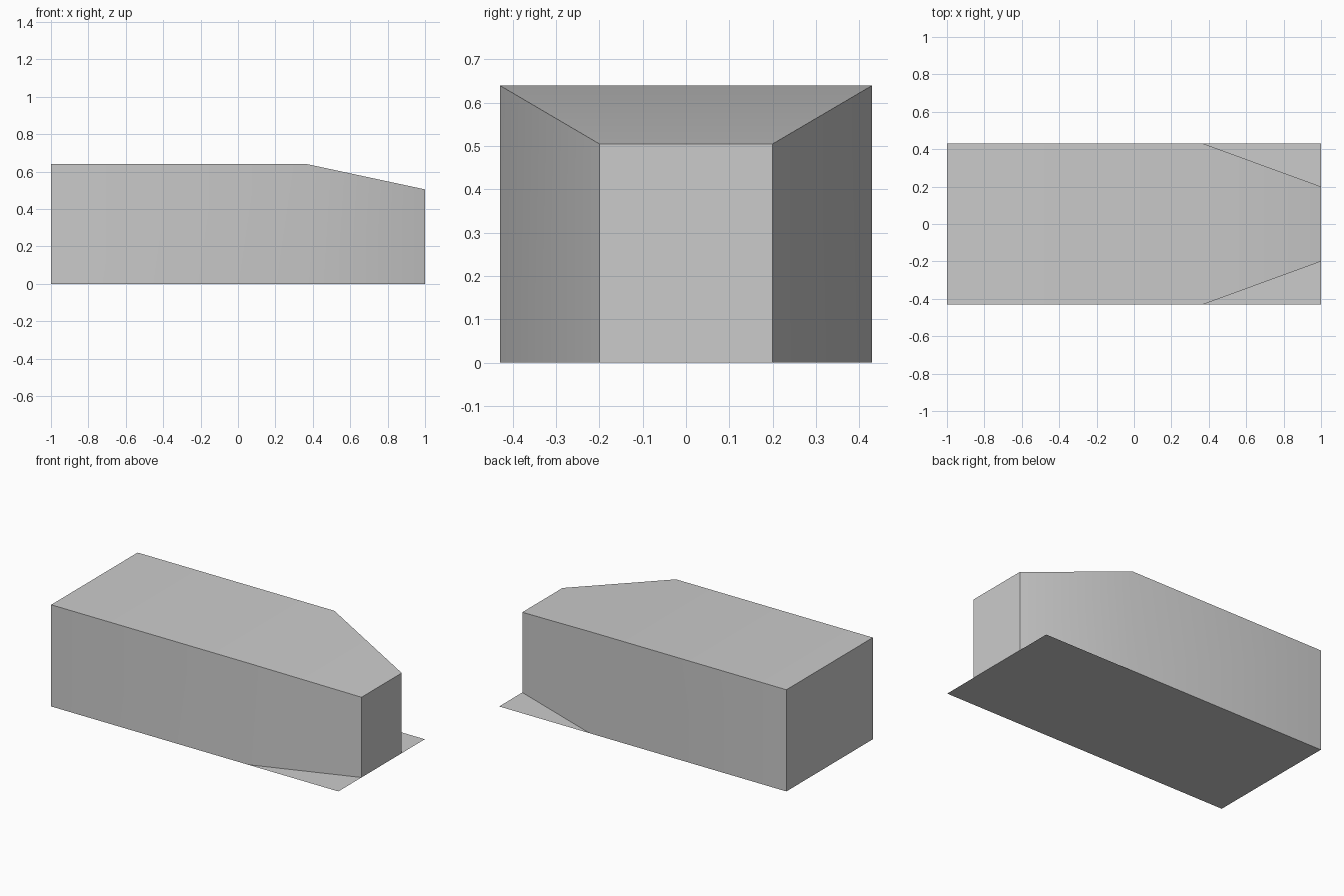
import bpy
import bmesh
import math

cube = bpy.data.objects.get("Cube")
if cube:
    bpy.data.objects.remove(cube, do_unlink=True)

GREY = (0.6, 0.6, 0.6, 1.0)
grey = bpy.data.materials.new("plain grey")
grey.use_nodes = True
grey.diffuse_color = GREY
grey.node_tree.nodes["Principled BSDF"].inputs["Base Color"].default_value = GREY

HALF_WIDTH = 0.43


def add_object(name, bm):
    bmesh.ops.recalc_face_normals(bm, faces=bm.faces)
    mesh = bpy.data.meshes.new(name)
    bm.to_mesh(mesh)
    bm.free()
    mesh.materials.append(grey)
    obj = bpy.data.objects.new(name, mesh)
    bpy.context.collection.objects.link(obj)
    return obj


# Main hull: rectangular sections skinned along x, narrowing to the nose
sections = [(-1, HALF_WIDTH, 0.64), (0.37, HALF_WIDTH, 0.64), (1, 0.2, 0.505)]
bm = bmesh.new()
rings = []
for x, w, h in sections:
    corners = [(-w, 0), (-w, h), (w, h), (w, 0)]
    rings.append([bm.verts.new((x, y, z)) for y, z in corners])
for a, b in zip(rings, rings[1:]):
    for i in range(3):
        bm.faces.new((a[i], a[i + 1], b[i + 1], b[i]))
bm.faces.new(rings[0])
bm.faces.new(rings[-1])
hull = add_object("hull", bm)

# Soft shading across the shallow bends, crisp box edges
bpy.ops.object.select_all(action="DESELECT")
hull.select_set(True)
bpy.context.view_layer.objects.active = hull
bpy.ops.object.shade_smooth_by_angle(angle=math.radians(30))

# Flat sheet closing the underside and showing beside the nose
bm = bmesh.new()
bm.faces.new([bm.verts.new((x, y, 0)) for x, y in
              ((-1, -HALF_WIDTH), (1, -HALF_WIDTH), (1, HALF_WIDTH), (-1, HALF_WIDTH))])
base = add_object("base_plate", bm)
